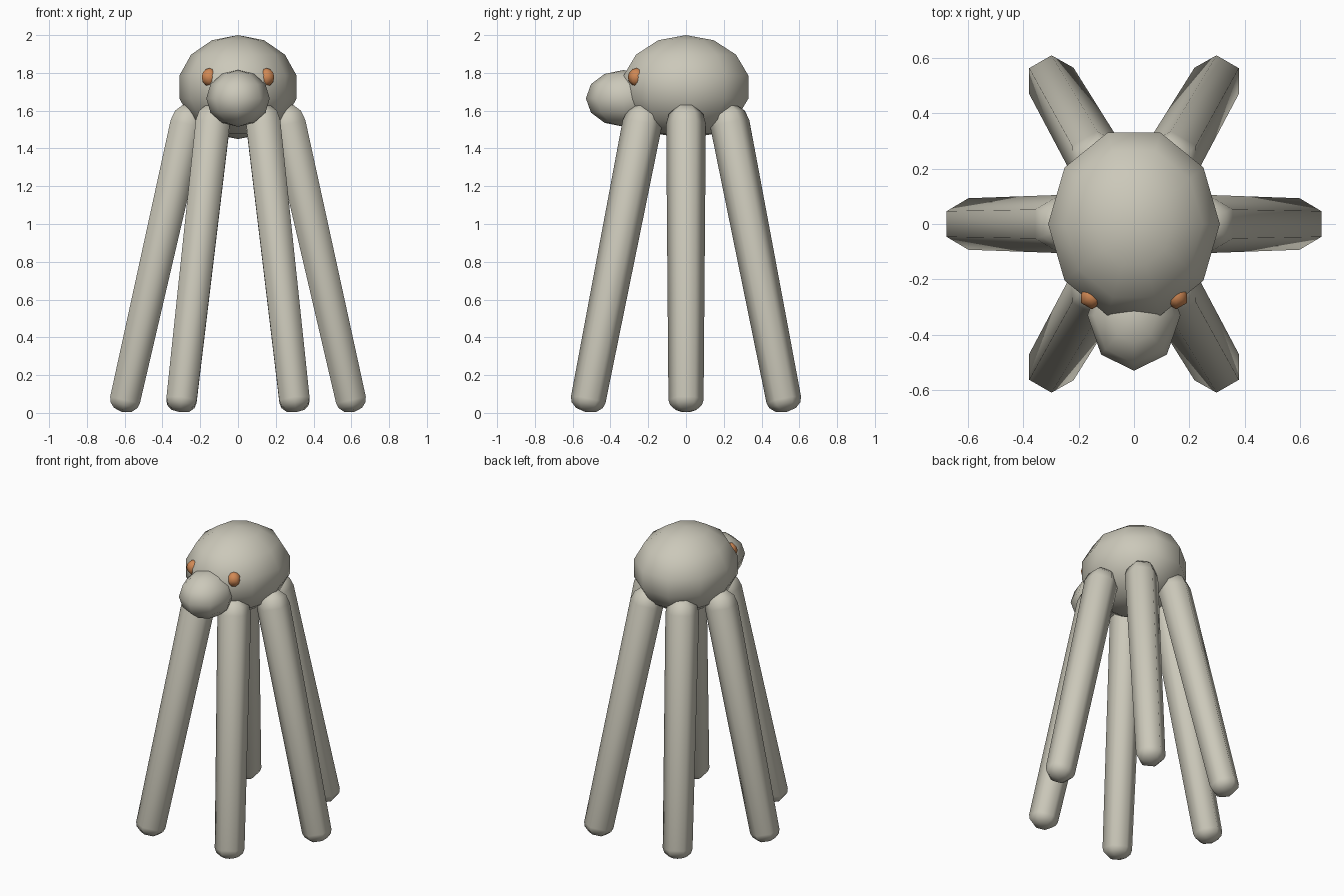
import bpy, bmesh
from math import pi, sin, cos, radians
from mathutils import Vector, Matrix

cube = bpy.data.objects.get("Cube")
if cube:
    bpy.data.objects.remove(cube, do_unlink=True)


def material(name, rgb):
    mat = bpy.data.materials.new(name)
    mat.use_nodes = True
    mat.diffuse_color = (*rgb, 1)
    mat.node_tree.nodes["Principled BSDF"].inputs["Base Color"].default_value = (*rgb, 1)
    return mat


stone = material("warm_grey", (0.60, 0.58, 0.49))
orange = material("orange", (0.64, 0.25, 0.09))


def lathe(name, profile, sides, turn, matrix, mat):
    """Spin a (radius, height) profile into a smooth closed shape; zero radius is a pole."""
    bm = bmesh.new()
    rings = []
    for r, z in profile:
        count = sides if r > 1e-5 else 1
        rings.append([bm.verts.new((r * cos(turn + 2 * pi * i / sides),
                                    r * sin(turn + 2 * pi * i / sides), z))
                      for i in range(count)])
    for low, high in zip(rings, rings[1:]):
        for i in range(sides):
            j = (i + 1) % sides
            corners = [low[i % len(low)], low[j % len(low)],
                       high[j % len(high)], high[i % len(high)]]
            bm.faces.new(list(dict.fromkeys(corners)))
    bmesh.ops.transform(bm, matrix=matrix, verts=bm.verts)
    bmesh.ops.recalc_face_normals(bm, faces=bm.faces)
    for face in bm.faces:
        face.smooth = True
    mesh = bpy.data.meshes.new(name)
    bm.to_mesh(mesh)
    bm.free()
    mesh.materials.append(mat)
    obj = bpy.data.objects.new(name, mesh)
    bpy.context.collection.objects.link(obj)
    return obj


def ball(name, centre, radii, sides, rows, turn, mat):
    profile = [(sin(pi * k / rows), -cos(pi * k / rows)) for k in range(rows + 1)]
    matrix = Matrix.Translation(centre) @ Matrix.Diagonal((*radii, 1))
    return lathe(name, profile, sides, turn, matrix, mat)


# Body and head
ball("body", (0, 0, 1.725), (0.318, 0.356, 0.275), 10, 7, 0, stone)
ball("head", (0, -0.33, 1.665), (0.168, 0.2, 0.15), 8, 6, 0, stone)

# Eyes
for side, x in (("left", 0.152), ("right", -0.152)):
    ball(side + "_eye", (x, -0.262, 1.777), (0.046, 0.046, 0.048), 6, 6, pi / 6, orange)

# Six splayed, slightly tapered legs with rounded ends
foot, hip = Vector((0.598, 0, 0.068)), Vector((0.268, 0, 1.53))
axis = hip - foot
length = axis.length
lean = Matrix.Rotation(Vector((0, 0, 1)).angle(axis), 4, (0, -1, 0))
r_foot, r_hip, drop, dome = 0.093, 0.105, 0.066, 0.107
leg_profile = [(0, -drop), (r_foot * 0.6, -drop * 0.8), (r_foot * 0.9, -drop * 0.42),
               (r_foot, 0), (r_hip, length),
               (r_hip * 0.87, length + dome * 0.5),
               (r_hip * 0.5, length + dome * 0.87), (0, length + dome)]
names = ["left_middle", "left_back", "right_back",
         "right_middle", "right_front", "left_front"]
for k, name in enumerate(names):
    spin = Matrix.Rotation(radians(60 * k), 4, "Z")
    lathe(name + "_leg", leg_profile, 6, pi / 6,
          spin @ Matrix.Translation(foot) @ lean, stone)
